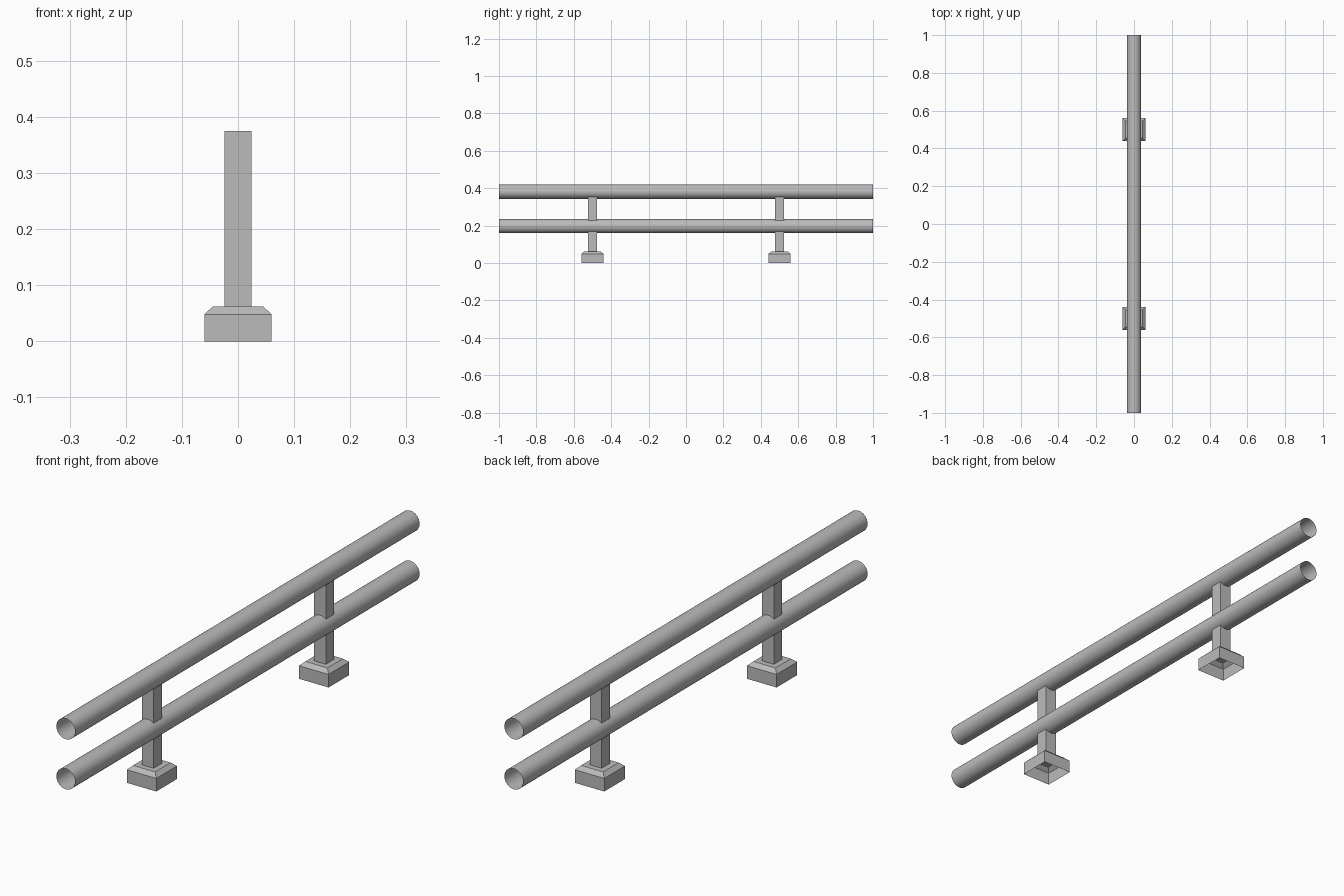
import bpy
import bmesh
from math import cos, sin, tau

cube = bpy.data.objects.get("Cube")
if cube:
    bpy.data.objects.remove(cube, do_unlink=True)

grey = bpy.data.materials.new("grey metal")
grey.use_nodes = True
colour = (0.5, 0.5, 0.5, 1)
grey.diffuse_color = colour
grey.node_tree.nodes["Principled BSDF"].inputs["Base Color"].default_value = colour


def loft(name, rings, location, smooth=False):
    """Open shell made by joining successive closed rings of points."""
    bm = bmesh.new()
    loops = [[bm.verts.new(p) for p in ring] for ring in rings]
    for a, b in zip(loops, loops[1:]):
        n = len(a)
        for i in range(n):
            j = (i + 1) % n
            bm.faces.new((a[i], a[j], b[j], b[i]))
    mesh = bpy.data.meshes.new(name)
    bm.to_mesh(mesh)
    bm.free()
    mesh.materials.append(grey)
    for face in mesh.polygons:
        face.use_smooth = smooth
    obj = bpy.data.objects.new(name, mesh)
    obj.location = location
    bpy.context.collection.objects.link(obj)
    return obj


def square(half, z):
    return [(-half, -half, z), (half, -half, z), (half, half, z), (-half, half, z)]


def circle(radius, y, sides=32):
    return [(radius * sin(tau * i / sides), y, radius * cos(tau * i / sides))
            for i in range(sides)]


# Hollow rails, open at both ends
for name, z in (("upper_rail", 0.382), ("lower_rail", 0.198)):
    loft(name, [circle(0.038, -1), circle(0.038, 1)], (0, 0, z), smooth=True)

# Posts with chamfered feet, open underneath
profile = [(0.06, 0), (0.06, 0.048), (0.045, 0.062), (0.024, 0.062), (0.024, 0.375)]
for name, y in (("front_post", -0.5), ("back_post", 0.5)):
    loft(name, [square(half, z) for half, z in profile], (0, y, 0))
